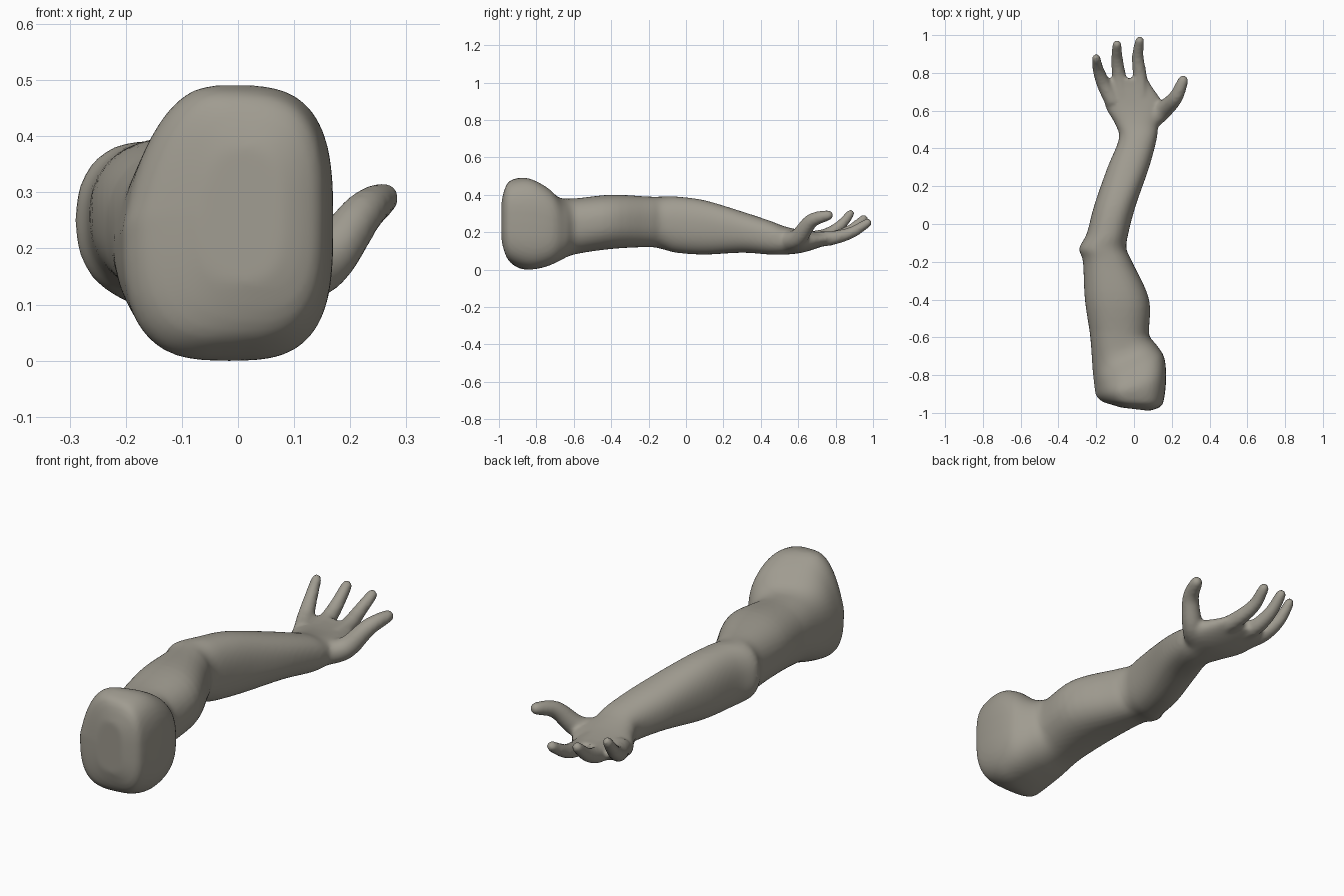
import bpy, bmesh, math
from mathutils import Vector

if "Cube" in bpy.data.objects:
    bpy.data.objects.remove(bpy.data.objects["Cube"])

skin = bpy.data.materials.new("warm grey skin")
skin.use_nodes = True
color = (0.35, 0.33, 0.28, 1)
skin.diffuse_color = color
skin.node_tree.nodes["Principled BSDF"].inputs["Base Color"].default_value = color

SIDES, STEPS = 48, 5


def catmull(before, start, end, after, t):
    """Point on the smooth curve between start and end."""
    return [q + 0.5 * t * (r - p + t * (2 * p - 5 * q + 4 * r - s + t * (3 * (q - r) + s - p)))
            for p, q, r, s in zip(before, start, end, after)]


def smooth_rows(rows):
    """Fill in the rows between the given ones along a smooth curve."""
    out = []
    last = len(rows) - 1
    for i in range(last):
        before, after = rows[max(i - 1, 0)], rows[min(i + 2, last)]
        out += [catmull(before, rows[i], rows[i + 1], after, k / STEPS) for k in range(STEPS)]
    return out + [rows[last]]


def skin_rings(bm, rings):
    """Join successive rings with quads and close both ends."""
    loops = [[bm.verts.new(point) for point in ring] for ring in rings]
    for near, far in zip(loops, loops[1:]):
        for i in range(len(near)):
            j = (i + 1) % len(near)
            bm.faces.new((near[i], near[j], far[j], far[i]))
    bm.faces.new(loops[0][::-1])
    bm.faces.new(loops[-1])


def rounded(value, power):
    return math.copysign(abs(value) ** (2 / power), value)


def limb_ring(row):
    """Ellipse across the limb; at the shoulder it turns square, pinched and slanted."""
    y, x_low, x_high, z_low, z_high = row
    shoulder = min(max((-0.6 - y) / 0.25, 0), 1)
    power = 2.3 + 0.8 * shoulder
    slant = 0.4 * math.cos(8.5 * (y + 0.76)) if y < -0.58 else 0
    half_width, half_height = (x_high - x_low) / 2, (z_high - z_low) / 2
    points = []
    for i in range(SIDES):
        angle = math.tau * i / SIDES
        u, v = rounded(math.cos(angle), power), rounded(math.sin(angle), power)
        if u < 0 and v > 0:
            u *= 1 - 0.3 * shoulder * v
        points.append(Vector((x_low + half_width * (1 + u),
                              y + slant * half_width * u,
                              z_low + half_height * (1 + v))))
    return points


def digit(bm, base_radius, tip_radius, path):
    """Tapered round finger along a path, with a rounded tip."""
    centers = [Vector(point) for point in smooth_rows(path)]
    last = len(centers) - 1
    radii = [base_radius + (tip_radius - base_radius) * i / last for i in range(last + 1)]
    ahead = (centers[last] - centers[last - 1]).normalized()
    for degrees in (30, 60, 80):
        angle = math.radians(degrees)
        centers.append(centers[last] + ahead * tip_radius * math.sin(angle))
        radii.append(tip_radius * math.cos(angle))
    rings = []
    for i, (center, radius) in enumerate(zip(centers, radii)):
        axis = centers[min(i + 1, len(centers) - 1)] - centers[max(i - 1, 0)]
        side = axis.cross(Vector((0, 0, 1))).normalized()
        up = side.cross(axis).normalized()
        angles = [math.tau * k / 16 for k in range(16)]
        rings.append([center + radius * (side * math.cos(a) + up * math.sin(a)) for a in angles])
    skin_rings(bm, rings)


# Shoulder, upper arm, elbow, forearm, wrist and palm: y, x range, z range
limb = [
    (-0.98, -0.07, 0.08, 0.14, 0.38),
    (-0.96, -0.13, 0.14, 0.07, 0.45),
    (-0.93, -0.17, 0.16, 0.03, 0.48),
    (-0.86, -0.2, 0.17, 0, 0.49),
    (-0.78, -0.21, 0.16, 0.01, 0.45),
    (-0.7, -0.22, 0.12, 0.04, 0.39),
    (-0.6, -0.23, 0.08, 0.08, 0.38),
    (-0.4, -0.26, 0.08, 0.11, 0.4),
    (-0.2, -0.27, -0.01, 0.12, 0.39),
    (-0.13, -0.29, -0.04, 0.11, 0.39),
    (-0.05, -0.25, -0.03, 0.09, 0.39),
    (0.1, -0.21, 0.01, 0.08, 0.37),
    (0.3, -0.14, 0.08, 0.09, 0.31),
    (0.45, -0.08, 0.12, 0.08, 0.26),
    (0.53, -0.1, 0.13, 0.08, 0.23),
    (0.62, -0.15, 0.16, 0.09, 0.21),
    (0.72, -0.16, 0.1, 0.12, 0.2),
    (0.77, -0.13, 0.07, 0.14, 0.2),
]
bm = bmesh.new()
skin_rings(bm, [limb_ring(row) for row in smooth_rows(limb)])

# Thumb, index finger, middle finger and little finger
digit(bm, 0.06, 0.028, [(0.07, 0.54, 0.15), (0.15, 0.6, 0.17), (0.22, 0.67, 0.26), (0.26, 0.76, 0.29)])
digit(bm, 0.044, 0.024, [(0.04, 0.68, 0.16), (0.03, 0.79, 0.17), (0.02, 0.89, 0.2), (0.03, 0.97, 0.25)])
digit(bm, 0.044, 0.024, [(-0.06, 0.68, 0.16), (-0.08, 0.79, 0.17), (-0.09, 0.88, 0.21), (-0.09, 0.95, 0.27)])
digit(bm, 0.046, 0.022, [(-0.11, 0.65, 0.16), (-0.16, 0.74, 0.18), (-0.19, 0.82, 0.23), (-0.2, 0.88, 0.3)])
bmesh.ops.recalc_face_normals(bm, faces=bm.faces)

mesh = bpy.data.meshes.new("arm_with_hand")
bm.to_mesh(mesh)
bm.free()
mesh.materials.append(skin)
arm = bpy.data.objects.new("arm_with_hand", mesh)
bpy.context.collection.objects.link(arm)

# Fuse all parts into one continuous skin
fuse = arm.modifiers.new("fuse", "REMESH")
fuse.mode = "VOXEL"
fuse.voxel_size = 0.01
fuse.use_smooth_shade = True
soften = arm.modifiers.new("soften", "SMOOTH")
soften.factor = 0.5
soften.iterations = 6
